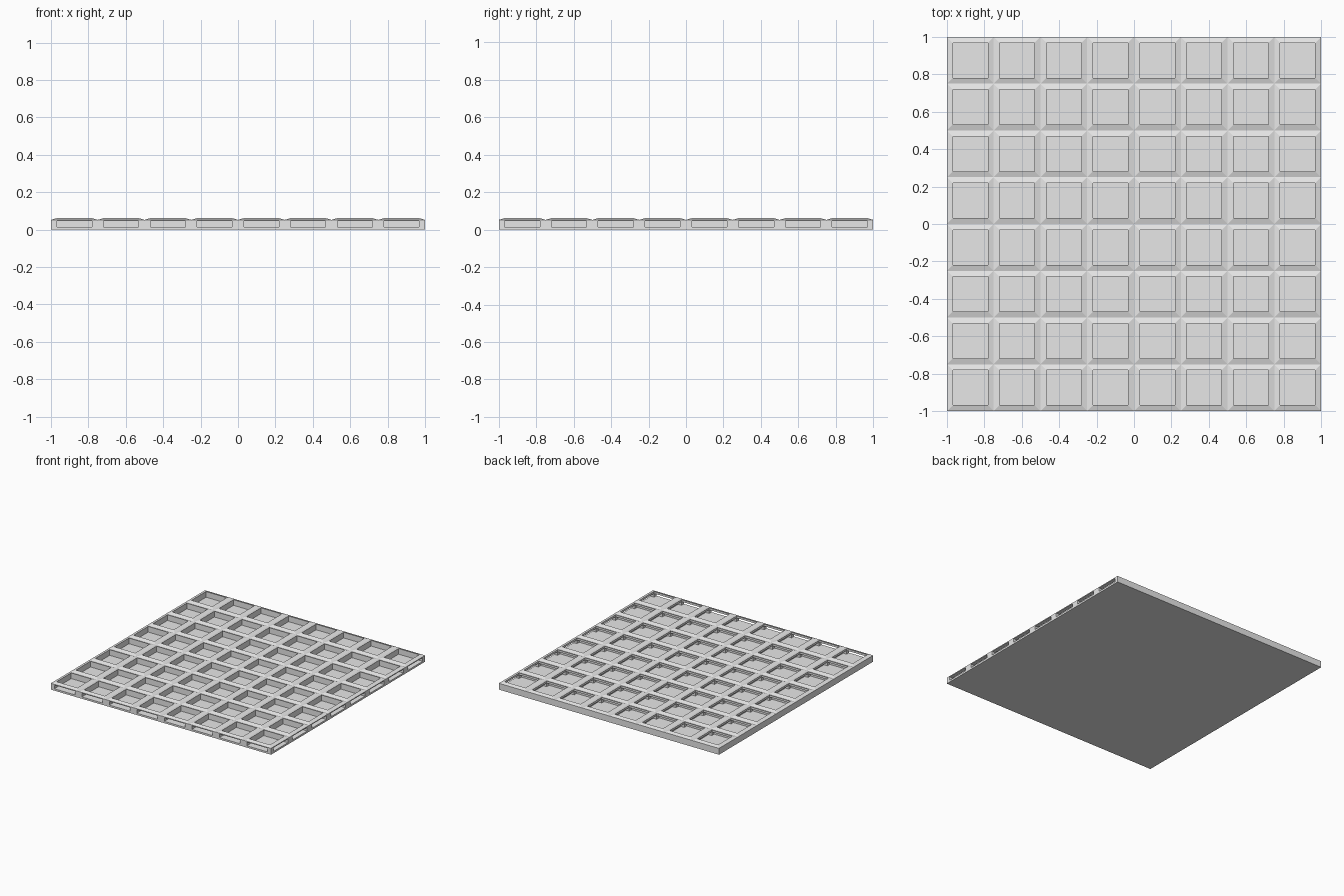
import bpy, bmesh

if "Cube" in bpy.data.objects:
    bpy.data.objects.remove(bpy.data.objects["Cube"])

N = 8                  # tiles per side
P = 2.0 / N            # tile pitch
H = P / 2              # half tile
I = H - 0.031          # half pocket
FLOOR, SLOT_TOP, EDGE, RIM = 0.015, 0.045, 0.052, 0.0615

grey = bpy.data.materials.new("light grey")
grey.diffuse_color = (0.8, 0.8, 0.8, 1)
grey.use_nodes = True
grey.node_tree.nodes["Principled BSDF"].inputs["Base Color"].default_value = grey.diffuse_color


def finish(bm, name, loc):
    bmesh.ops.remove_doubles(bm, verts=bm.verts, dist=1e-5)
    bmesh.ops.recalc_face_normals(bm, faces=bm.faces)
    me = bpy.data.meshes.new(name)
    bm.to_mesh(me)
    bm.free()
    me.materials.append(grey)
    ob = bpy.data.objects.new(name, me)
    ob.location = loc
    bpy.context.collection.objects.link(ob)
    return ob


def turn(p, k):
    x, y, z = p
    for _ in range(k):
        x, y = -y, x
    return (x, y, z)


# base plate, its top is the pocket floor
bm = bmesh.new()
bmesh.ops.create_cube(bm, size=1)
for v in bm.verts:
    v.co = (v.co.x * 2, v.co.y * 2, (v.co.z + 0.5) * FLOOR)
finish(bm, "base_plate", (0, 0, 0))

# one tile frame: side 0 = front, 1 = right, 2 = back, 3 = left
bm = bmesh.new()


def quad(pts, k):
    bm.faces.new([bm.verts.new(turn(p, k)) for p in pts])


for k in range(4):
    slotted = k < 2
    zb = SLOT_TOP if slotted else FLOOR
    # sloped rim, pocket wall and outer wall
    quad([(-H, -H, EDGE), (H, -H, EDGE), (I, -I, RIM), (-I, -I, RIM)], k)
    quad([(-I, -I, zb), (-I, -I, RIM), (I, -I, RIM), (I, -I, zb)], k)
    quad([(-H, -H, zb), (H, -H, zb), (H, -H, EDGE), (-H, -H, EDGE)], k)
    if slotted:
        # underside of the beam and the posts at both ends of the slot
        quad([(-H, -H, zb), (-I, -I, zb), (I, -I, zb), (H, -H, zb)], k)
        for s in (-1, 1):
            quad([(s * H, -H, FLOOR), (s * I, -H, FLOOR), (s * I, -H, zb), (s * H, -H, zb)], k)
            quad([(s * I, -H, FLOOR), (s * I, -I, FLOOR), (s * I, -I, zb), (s * I, -H, zb)], k)

start = -1 + H
frames = finish(bm, "tile_frames", (start, start, 0))
for axis in ("x", "y"):
    m = frames.modifiers.new("repeat_" + axis, 'ARRAY')
    m.count = N
    m.use_relative_offset = False
    m.use_constant_offset = True
    m.constant_offset_displace = (P, 0, 0) if axis == "x" else (0, P, 0)
